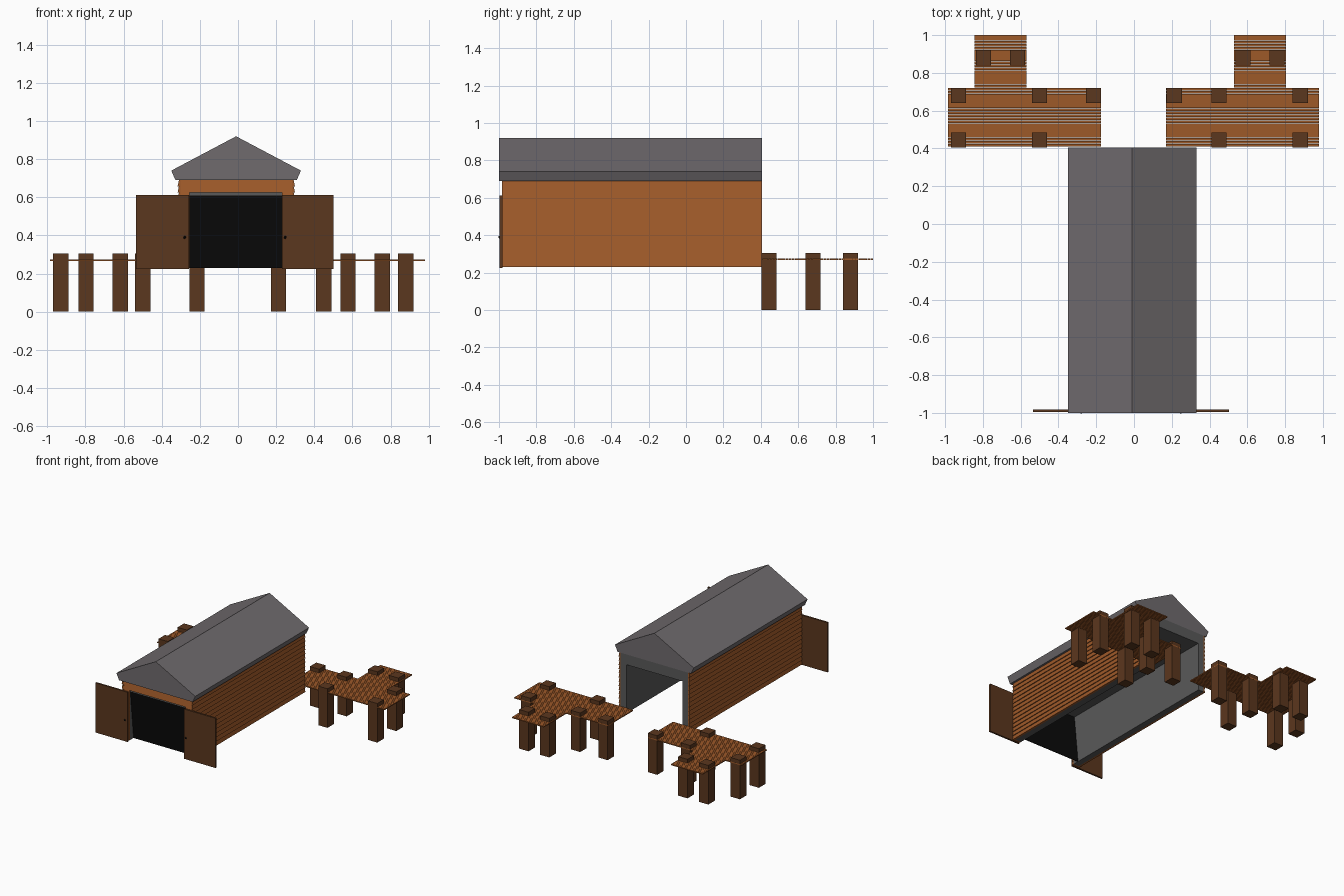
import bpy, bmesh
from mathutils import Vector

if "Cube" in bpy.data.objects:
    bpy.data.objects.remove(bpy.data.objects["Cube"])


def mat(name, r, g, b):
    m = bpy.data.materials.new(name)
    m.diffuse_color = (r, g, b, 1)
    m.use_nodes = True
    m.node_tree.nodes["Principled BSDF"].inputs["Base Color"].default_value = m.diffuse_color
    return m


WOOD = mat("wood", 0.34, 0.10, 0.022)
DARK_WOOD = mat("dark_wood", 0.105, 0.038, 0.013)
ROOF = mat("roof_grey", 0.16, 0.147, 0.155)
LINING = mat("lining_grey", 0.10, 0.10, 0.10)
BLACK = mat("black", 0.003, 0.003, 0.003)


def finish(bm, name, material):
    bmesh.ops.recalc_face_normals(bm, faces=bm.faces)
    me = bpy.data.meshes.new(name)
    bm.to_mesh(me)
    bm.free()
    me.materials.append(material)
    ob = bpy.data.objects.new(name, me)
    bpy.context.collection.objects.link(ob)
    return ob


def add_box(bm, x0, x1, y0, y1, z0, z1):
    vs = bmesh.ops.create_cube(bm, size=1)["verts"]
    for v in vs:
        v.co = ((x0 + x1) / 2 + v.co.x * (x1 - x0),
                (y0 + y1) / 2 + v.co.y * (y1 - y0),
                (z0 + z1) / 2 + v.co.z * (z1 - z0))


def boxes(name, material, items):
    bm = bmesh.new()
    for b in items:
        add_box(bm, *b)
    return finish(bm, name, material)


def prism(name, material, pts, direction):
    """Extrude a closed loop of 3D points along a vector."""
    bm = bmesh.new()
    face = bm.faces.new([bm.verts.new(p) for p in pts])
    ext = bmesh.ops.extrude_face_region(bm, geom=[face], use_keep_orig=True)
    bmesh.ops.translate(bm, vec=Vector(direction),
                        verts=[v for v in ext["geom"] if isinstance(v, bmesh.types.BMVert)])
    return finish(bm, name, material)


# Lapped boards: saw-tooth profile of (depth, height)
Z0, Z1, BOARDS, LAP = 0.23, 0.69, 14, 0.008
PITCH = (Z1 - Z0) / BOARDS


def lap_profile(first, last):
    pts = [(0, Z0 + first * PITCH)]
    for i in range(first, last):
        pts += [(0.010 + LAP * 0.6, Z0 + i * PITCH), (0.008, Z0 + (i + 1) * PITCH)]
    return pts + [(0, Z0 + last * PITCH)]


XL, XR, YF, YB = -0.302, 0.284, -0.968, 0.405

# Boathouse shell: open below and at the back
shell = [(XL, Z0), (-0.255, Z0), (-0.255, 0.61), (0.232, 0.61),
         (0.232, Z0), (XR, Z0), (XR, Z1), (XL, Z1)]
prism("shell_lining", LINING, [(x, YF, z) for x, z in shell], (0, YB - YF, 0))

# Side siding
for name, x, s in (("left_siding", XL, -1), ("right_siding", XR, 1)):
    prism(name, WOOD, [(x + s * d, YF - 0.015, z) for d, z in lap_profile(0, BOARDS)],
          (0, YB - YF + 0.015, 0))

# Front siding: jambs beside the doorway and header above it
for name, x0, x1, a, b in (("front_siding_left", XL, -0.255, 0, 12),
                           ("front_siding_right", 0.232, XR, 0, 12),
                           ("front_header", XL, XR, 12, BOARDS)):
    prism(name, WOOD, [(x0, YF - d, z) for d, z in lap_profile(a, b)], (x1 - x0, 0, 0))

# Dark doorway panel, leaning slightly inward at the bottom
prism("doorway_panel", BLACK,
      [(-0.255, -0.925, Z0), (-0.255, -0.92, Z0), (-0.255, -0.96, 0.612), (-0.255, -0.965, 0.612)],
      (0.487, 0, 0))

# Roof
roof = [(-0.35, 0.74), (-0.01, 0.92), (0.33, 0.74), (0.308, 0.69), (-0.328, 0.69)]
prism("roof", ROOF, [(x, -1.0, z) for x, z in roof], (0, 1.405, 0))

# Open doors with knobs
for name, x0, x1, knob in (("left_door", -0.535, -0.258, -0.28), ("right_door", 0.232, 0.502, 0.247)):
    boxes(name, DARK_WOOD, [(x0, x1, -0.996, -0.982, 0.225, 0.613)])
    bm = bmesh.new()
    bmesh.ops.create_icosphere(bm, subdivisions=1, radius=0.008)
    bmesh.ops.translate(bm, vec=(knob, -0.996, 0.39), verts=bm.verts)
    finish(bm, name + "_knob", BLACK)


# Docks: rows of narrow planks on square posts
def planks(x0, x1, y0, y1, n):
    p = (y1 - y0) / n
    return [(x0, x1, y0 + i * p, y0 + (i + 1) * p - 0.0015, 0.267, 0.275) for i in range(n)]


docks = (("left", (-0.985, -0.175), (-0.845, -0.57),
          [(-0.93, 0.68), (-0.5, 0.68), (-0.215, 0.68), (-0.93, 0.445), (-0.5, 0.445),
           (-0.797, 0.88), (-0.617, 0.88)]),
         ("right", (0.17, 0.98), (0.53, 0.805),
          [(0.213, 0.68), (0.45, 0.68), (0.88, 0.68), (0.45, 0.445), (0.88, 0.445),
           (0.577, 0.88), (0.757, 0.88)]))
H = 0.04
for side, main, stub, posts in docks:
    boxes(side + "_dock_planks", WOOD,
          planks(*main, 0.41, 0.722, 20) + planks(*stub, 0.722, 1.0015, 18))
    boxes(side + "_dock_posts", DARK_WOOD,
          [(x - H, x + H, y - H, y + H, 0, 0.305) for x, y in posts])
